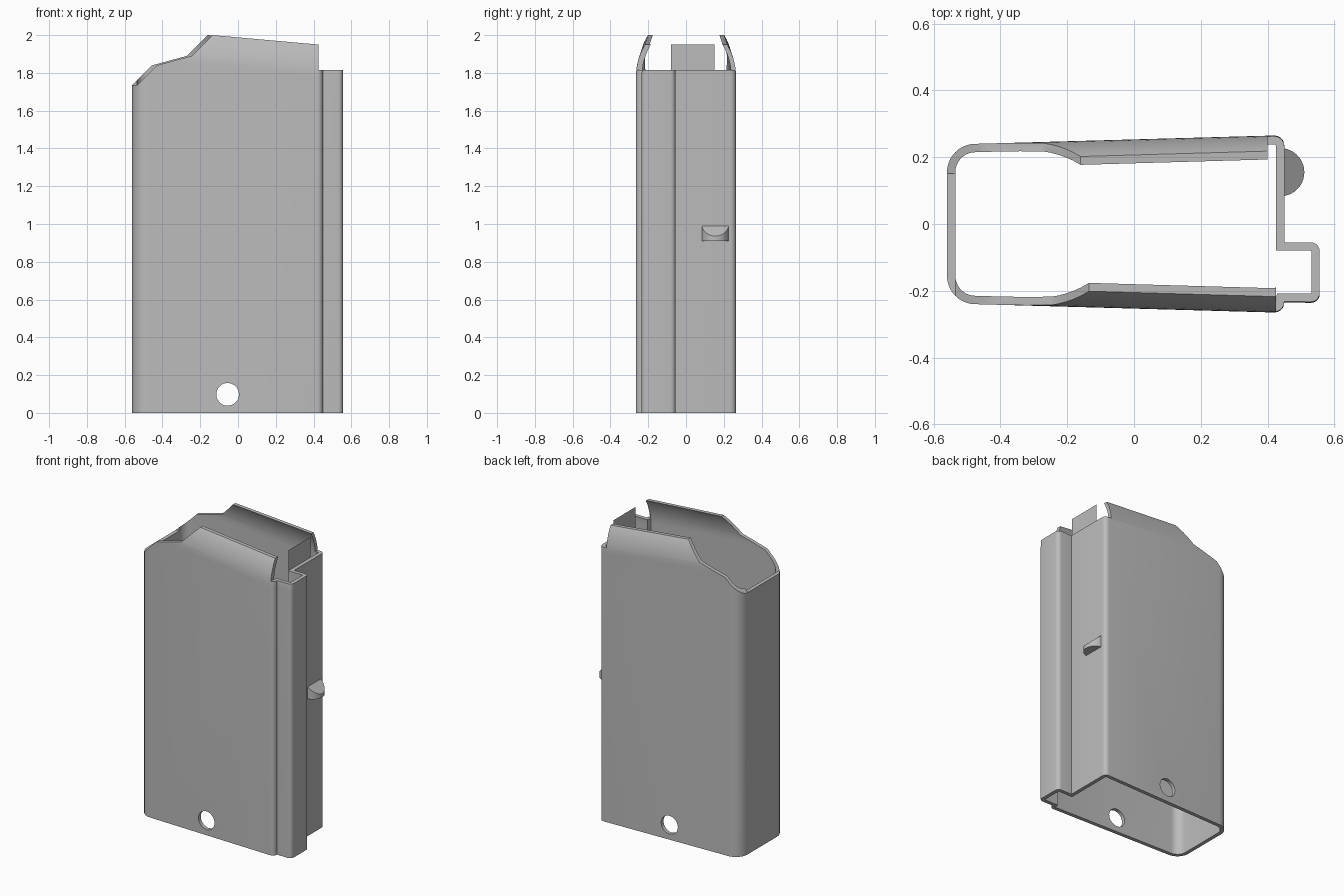
import bpy, bmesh, math
from mathutils import Vector

if "Cube" in bpy.data.objects:
    bpy.data.objects.remove(bpy.data.objects["Cube"], do_unlink=True)

WALL = 0.025
steel = bpy.data.materials.new("plain grey steel")
steel.use_nodes = True
GREY = (0.5, 0.5, 0.5, 1)
steel.diffuse_color = GREY
steel.node_tree.nodes["Principled BSDF"].inputs["Base Color"].default_value = GREY


def make_object(name, bm):
    bmesh.ops.recalc_face_normals(bm, faces=bm.faces)
    mesh = bpy.data.meshes.new(name)
    bm.to_mesh(mesh)
    bm.free()
    mesh.materials.append(steel)
    obj = bpy.data.objects.new(name, mesh)
    bpy.context.collection.objects.link(obj)
    return obj


def arc(cx, cy, r, a0, a1, n):
    angles = [math.radians(a0 + (a1 - a0) * i / n) for i in range(n + 1)]
    return [Vector((cx + r * math.cos(a), cy + r * math.sin(a))) for a in angles]


def prism(name, points, offset):
    """Extrude a closed loop of 3D points along an offset."""
    bm = bmesh.new()
    face = bm.faces.new([bm.verts.new(p) for p in points])
    new = bmesh.ops.extrude_face_region(bm, geom=[face])["geom"]
    bmesh.ops.translate(bm, vec=offset, verts=[v for v in new if isinstance(v, bmesh.types.BMVert)])
    return make_object(name, bm)


def inset(loop, t):
    """Mitred inward offset of a counter-clockwise loop."""
    result = []
    for i, p in enumerate(loop):
        a = (p - loop[i - 1]).normalized()
        b = (loop[(i + 1) % len(loop)] - p).normalized()
        na, nb = Vector((-a.y, a.x)), Vector((-b.y, b.x))
        result.append(p + (na + nb) * t / (1 + na.dot(nb)))
    return result


# Wall outline: rounded narrow end, rear spine channel on one side
outer = (arc(-0.475, -0.155, 0.085, 180, 270, 10)
         + arc(0.42, -0.235, 0.03, -90, 0, 6)
         + arc(0.53, -0.21, 0.026, -90, 0, 5)
         + arc(0.53, -0.081, 0.026, 0, 90, 5)
         + [Vector((0.45, -0.055))]
         + arc(0.42, 0.235, 0.03, 0, 90, 6)
         + arc(-0.475, 0.155, 0.085, 90, 180, 10))
inner = inset(outer, WALL)

# Shell rings; above the bend line the sides curl inwards into lips
BEND_RADIUS = 0.33
RISES = [0.0] + [0.024 * i for i in range(1, 11)]


def ring_point(p, rise):
    if rise is None:
        return (p.x, p.y, 0)
    shift = BEND_RADIUS - math.sqrt(BEND_RADIUS ** 2 - rise ** 2)
    y = p.y - math.copysign(shift, p.y) if abs(p.y) > 0.15 else p.y
    return (p.x, y, 1.83 - 0.088 * (p.x + 0.15) + rise)


bm = bmesh.new()
grids = [[[bm.verts.new(ring_point(p, r)) for p in loop] for r in [None] + RISES]
         for loop in (outer, inner)]
count = len(outer)
for i in range(count):
    j = (i + 1) % count
    for rings in grids:
        for low, high in zip(rings, rings[1:]):
            bm.faces.new((low[i], low[j], high[j], high[i]))
    for level in (0, -1):
        o, n = grids[0][level], grids[1][level]
        bm.faces.new((o[i], o[j], n[j], n[i]))
shell = make_object("magazine_shell", bm)

# Cutters: stepped top profile for each side, and the cross hole
TOP = [(-0.8, 1.735), (-0.535, 1.735), (-0.43, 1.84), (-0.245, 1.89), (-0.135, 2.0),
       (0.425, 1.95), (0.425, 1.815), (0.8, 1.815), (0.8, 2.5), (-0.8, 2.5)]
cutters = [
    prism("front_top_cutter", [(x, -1, z) for x, z in TOP], (0, 1.151, 0)),
    prism("back_top_cutter", [(x - WALL, 0.15, z) for x, z in TOP], (0, 1, 0)),
    prism("hole_cutter", [(p.x, -1, p.y) for p in arc(-0.055, 0.098, 0.06, 0, 350, 35)], (0, 2, 0)),
]
for cutter in cutters:
    cutter.hide_render = True
    mod = shell.modifiers.new("cut", "BOOLEAN")
    mod.operation = "DIFFERENCE"
    mod.solver = "EXACT"
    mod.object = cutter
graph = bpy.context.evaluated_depsgraph_get()
cut_mesh = bpy.data.meshes.new_from_object(shell.evaluated_get(graph))
shell.modifiers.clear()
shell.data = cut_mesh
for cutter in cutters:
    bpy.data.objects.remove(cutter, do_unlink=True)

# Catch: half-round stud with a sloping top on the rear wall
catch_outline = arc(0.438, 0.155, 0.072, -80, 80, 20)
catch = prism("rear_catch", [(p.x, p.y, 0.91) for p in catch_outline], (0, 0, 0.08))
for v in catch.data.vertices:
    if v.co.z > 0.95:
        v.co.z = 0.99 - max(0, v.co.x - 0.45) * 0.9

for obj in (shell, catch):
    bpy.ops.object.select_all(action="DESELECT")
    obj.select_set(True)
    bpy.context.view_layer.objects.active = obj
    bpy.ops.object.shade_smooth_by_angle(angle=math.radians(30))
